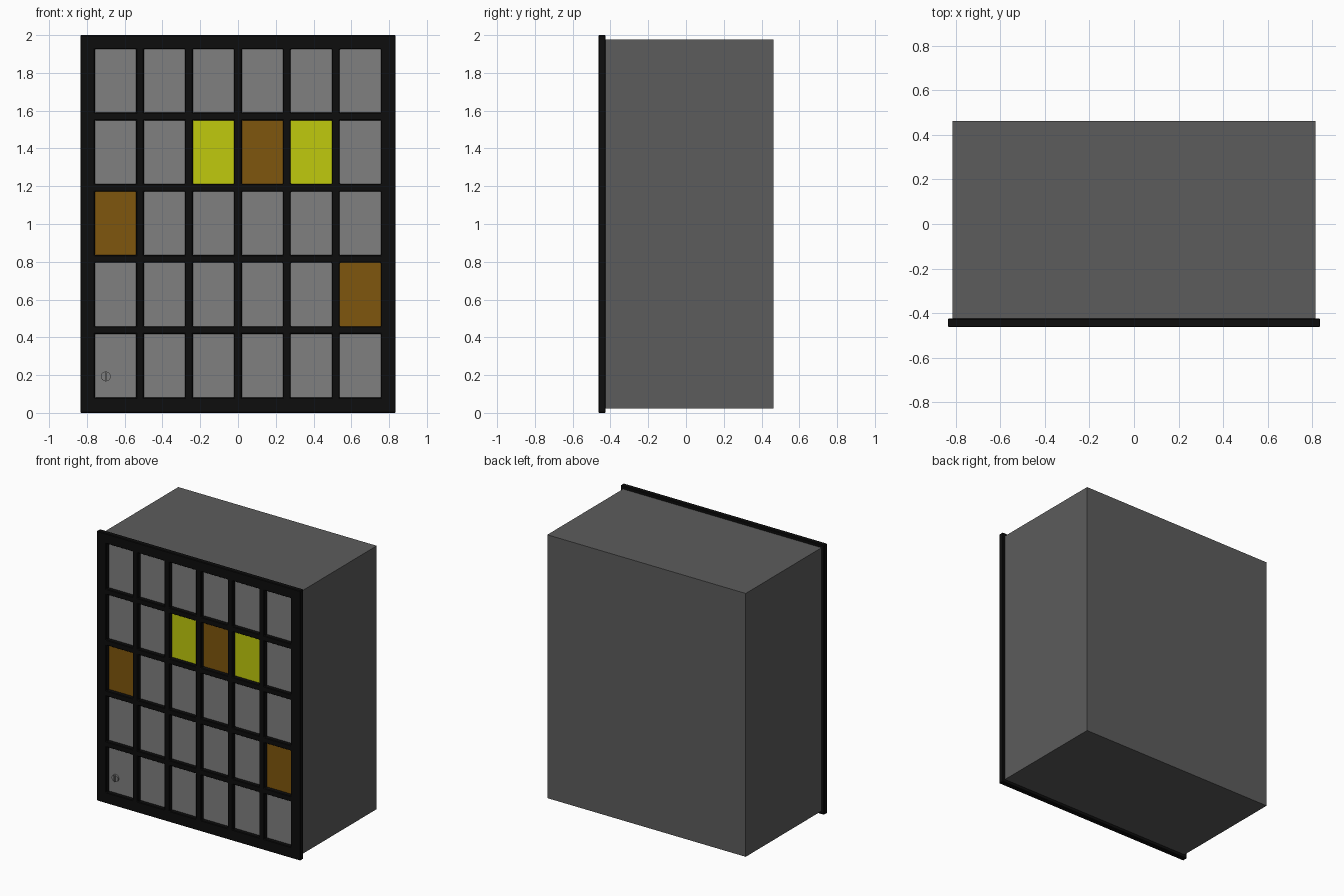
import bpy, bmesh, math

if "Cube" in bpy.data.objects:
    bpy.data.objects.remove(bpy.data.objects["Cube"])


def material(name, rgb):
    m = bpy.data.materials.new(name)
    m.diffuse_color = (*rgb, 1.0)
    m.use_nodes = True
    m.node_tree.nodes["Principled BSDF"].inputs["Base Color"].default_value = m.diffuse_color
    return m


BLACK = material("black frame", (0.004, 0.004, 0.004))
DARK = material("dark grey", (0.107, 0.107, 0.107))
GREY = material("mid grey", (0.216, 0.216, 0.216))
YELLOW = material("yellow", (0.53, 0.59, 0.004))
BROWN = material("brown", (0.212, 0.093, 0.004))


def box(name, x0, x1, y0, y1, z0, z1, mat):
    bpy.ops.mesh.primitive_cube_add(size=1, location=((x0 + x1) / 2, (y0 + y1) / 2, (z0 + z1) / 2))
    ob = bpy.context.object
    ob.name = name
    ob.scale = (x1 - x0, y1 - y0, z1 - z0)
    bpy.ops.object.transform_apply(location=False, rotation=False, scale=True)
    ob.data.materials.append(mat)
    return ob


FRONT, BACK, FACE = -0.463, 0.463, -0.428
COLS, ROWS = 6, 5
PITCH_X, PITCH_Z = 0.2593, 0.377
WIDTH, HEIGHT = 0.218, 0.337

# Opening edges in the grid frame
cells_x = [(-0.758 + PITCH_X * c, -0.758 + PITCH_X * c + WIDTH) for c in range(COLS)]
cells_z = [(0.081 + PITCH_Z * r, 0.081 + PITCH_Z * r + HEIGHT) for r in range(ROWS)]

# Cabinet body
box("cabinet_body", -0.814, 0.814, FACE, BACK, 0.024, 1.977, DARK)

# Grid frame: all cells of a lattice except the openings, extruded to a slab
xs = [-0.835] + [x for cell in cells_x for x in cell] + [0.835]
zs = [0.0] + [z for cell in cells_z for z in cell] + [2.0]
bm = bmesh.new()
grid = [[bm.verts.new((x, FRONT, z)) for x in xs] for z in zs]
for j in range(len(zs) - 1):
    for i in range(len(xs) - 1):
        if not (i % 2 and j % 2):
            bm.faces.new((grid[j][i], grid[j][i + 1], grid[j + 1][i + 1], grid[j + 1][i]))
slab = bmesh.ops.extrude_face_region(bm, geom=bm.faces[:])
for v in slab["geom"]:
    if isinstance(v, bmesh.types.BMVert):
        v.co.y = FACE + 0.003
bmesh.ops.recalc_face_normals(bm, faces=bm.faces[:])
mesh = bpy.data.meshes.new("grid_frame")
bm.to_mesh(mesh)
bm.free()
frame = bpy.data.objects.new("grid_frame", mesh)
bpy.context.collection.objects.link(frame)
mesh.materials.append(BLACK)
bevel = frame.modifiers.new("soft_edges", 'BEVEL')
bevel.width = 0.004
bevel.segments = 1
bevel.limit_method = 'ANGLE'

# Coloured panels, keyed by (row from the bottom, column)
special = {(3, 2): YELLOW, (3, 4): YELLOW, (3, 3): BROWN, (2, 0): BROWN, (1, 5): BROWN}
for r, (z0, z1) in enumerate(cells_z):
    for c, (x0, x1) in enumerate(cells_x):
        box(f"panel_{r + 1}_{c + 1}", x0 - 0.01, x1 + 0.01, FACE - 0.004, FACE + 0.002,
            z0 - 0.01, z1 + 0.01, special.get((r, c), GREY))

# Small round latch with a narrow grip on the lower left panel
LX, LZ = -0.70, 0.193
bpy.ops.mesh.primitive_cylinder_add(vertices=24, radius=0.026, depth=0.014,
                                    location=(LX, FACE - 0.009, LZ), rotation=(math.pi / 2, 0, 0))
latch = bpy.context.object
latch.name = "latch_disc"
latch.data.materials.append(GREY)
bpy.ops.object.shade_smooth_by_angle()
box("latch_grip", LX - 0.005, LX + 0.005, FACE - 0.024, FACE - 0.014, LZ - 0.022, LZ + 0.022, GREY)
